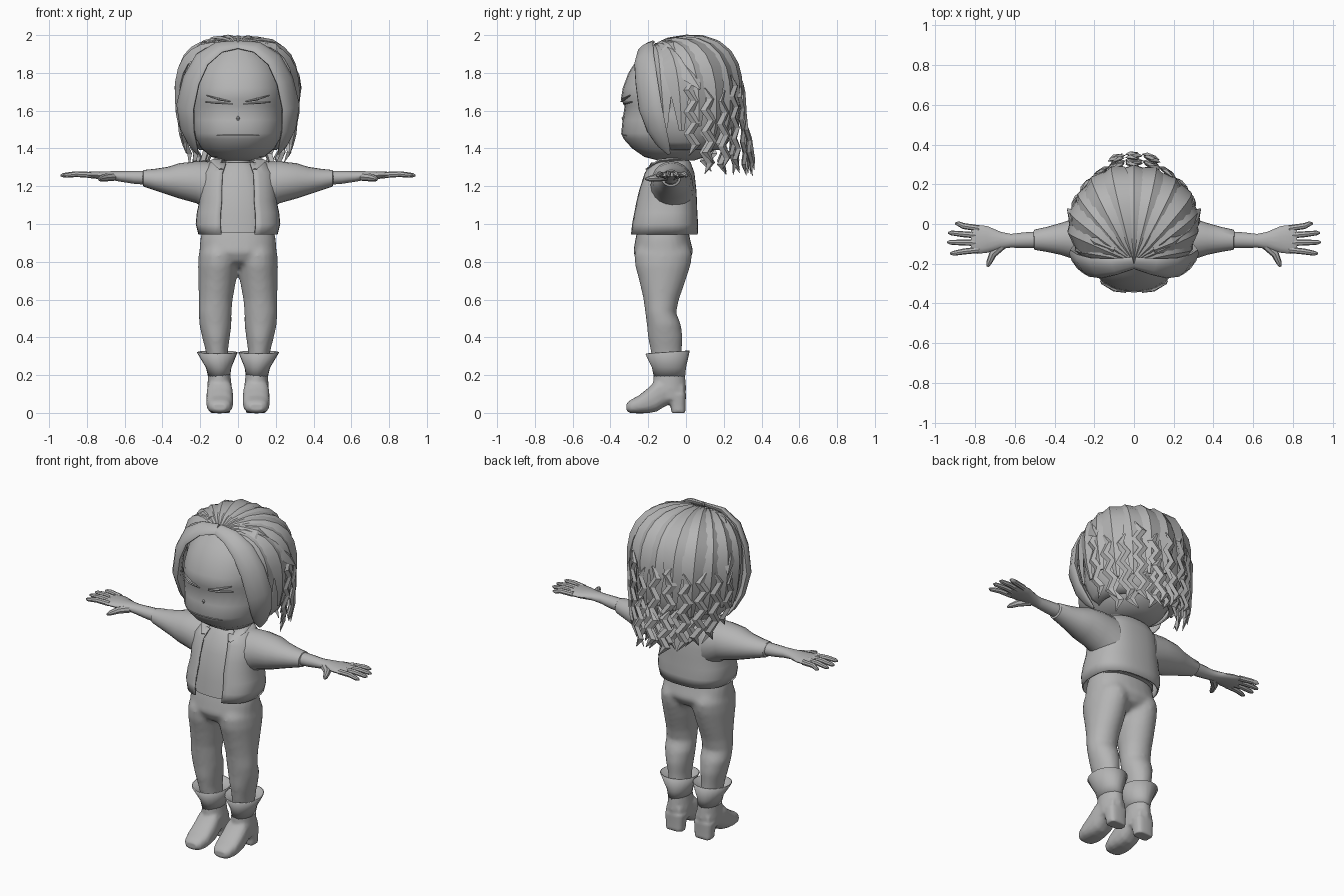
import bpy, bmesh, math, random
from mathutils import Vector

if "Cube" in bpy.data.objects:
    bpy.data.objects.remove(bpy.data.objects["Cube"])

random.seed(4)
grey = bpy.data.materials.new("plain grey")
grey.diffuse_color = (0.46, 0.46, 0.46, 1)
grey.use_nodes = True
grey.node_tree.nodes["Principled BSDF"].inputs["Base Color"].default_value = grey.diffuse_color


def finish(bm, name, mirror=False, angle=40, thick=0):
    bmesh.ops.recalc_face_normals(bm, faces=bm.faces)
    me = bpy.data.meshes.new(name)
    bm.to_mesh(me)
    bm.free()
    me.materials.append(grey)
    ob = bpy.data.objects.new(name, me)
    bpy.context.collection.objects.link(ob)
    if thick:
        mod = ob.modifiers.new("thickness", 'SOLIDIFY')
        mod.thickness = thick
    if mirror:
        mod = ob.modifiers.new("mirror", 'MIRROR')
        mod.use_mirror_merge = False
    if angle:
        bpy.ops.object.select_all(action='DESELECT')
        ob.select_set(True)
        bpy.context.view_layer.objects.active = ob
        bpy.ops.object.shade_smooth_by_angle(angle=math.radians(angle))
    return ob


def bridge(bm, rings, caps=True):
    n = len(rings[0])
    for r, s in zip(rings, rings[1:]):
        for i in range(n):
            bm.faces.new((r[i], r[(i + 1) % n], s[(i + 1) % n], s[i]))
    if caps:
        bm.faces.new(rings[0][::-1])
        bm.faces.new(rings[-1])


def loft(name, axis, rows, n=20, e=2.0, caps=True, cut=None, **kw):
    """Rounded sections along an axis; row = position, then the two cross ranges."""
    bm = bmesh.new()
    rings = []
    for t, a0, a1, b0, b1 in rows:
        ring = []
        for i in range(n):
            c, s = math.cos(math.tau * i / n), math.sin(math.tau * i / n)
            a = (a0 + a1) / 2 + (a1 - a0) / 2 * math.copysign(abs(c) ** (2 / e), c)
            b = (b0 + b1) / 2 + (b1 - b0) / 2 * math.copysign(abs(s) ** (2 / e), s)
            ring.append(bm.verts.new({'z': (a, b, t), 'x': (t, a, b), 'y': (b, t, a)}[axis]))
        rings.append(ring)
    bridge(bm, rings, caps)
    if cut:
        bmesh.ops.delete(bm, geom=[f for f in bm.faces if cut(f.calc_center_median())], context='FACES')
    return finish(bm, name, **kw)


def tubes(name, paths, n=6, flat=1.0, centre=None, **kw):
    """Tapered strands; each path is a list of (point, half width)."""
    bm = bmesh.new()
    for path in paths:
        pts = [Vector(p) for p, _ in path]
        rings = []
        for i, p in enumerate(pts):
            tan = (pts[min(i + 1, len(pts) - 1)] - pts[max(i - 1, 0)]).normalized()
            ref = (p - centre) if centre else Vector((0, 0, 1))
            side = tan.cross(ref).normalized()
            out = side.cross(tan).normalized()
            w = path[i][1]
            rings.append([bm.verts.new(p + side * w * math.cos(math.tau * k / n)
                                       + out * w * flat * math.sin(math.tau * k / n)) for k in range(n)])
        bridge(bm, rings)
    return finish(bm, name, **kw)


def fuse(name, parts, voxel, smooth, mirror=False):
    """Melts overlapping closed parts into one smooth skin."""
    bpy.ops.object.select_all(action='DESELECT')
    for p in parts:
        p.select_set(True)
    ob = bpy.context.view_layer.objects.active = parts[0]
    bpy.ops.object.join()
    ob.name = name
    mod = ob.modifiers.new("skin", 'REMESH')
    mod.mode, mod.voxel_size, mod.use_smooth_shade = 'VOXEL', voxel, True
    mod = ob.modifiers.new("soften", 'SMOOTH')
    mod.iterations = smooth
    if mirror:
        ob.modifiers.new("mirror", 'MIRROR').use_mirror_merge = False


# Head and neck
loft("head", 'z', [
    (1.335, -.07, .07, -.14, .04), (1.355, -.14, .14, -.22, .10), (1.40, -.195, .195, -.285, .16),
    (1.45, -.225, .225, -.33, .19), (1.48, -.238, .238, -.343, .20), (1.55, -.245, .245, -.336, .21),
    (1.625, -.245, .245, -.325, .22), (1.66, -.245, .245, -.345, .22), (1.72, -.243, .243, -.335, .22),
    (1.80, -.23, .23, -.305, .21), (1.87, -.19, .19, -.26, .18), (1.93, -.12, .12, -.2, .12)],
    n=28, e=2.25)
loft("neck", 'z', [(1.25, -.09, .09, -.17, .01), (1.33, -.065, .065, -.15, -.01),
                   (1.40, -.065, .065, -.15, -.01)], n=16)

# Face details
tubes("eyebrows", [[((.04, -.342, 1.648), .005), ((.10, -.33, 1.66), .01), ((.165, -.297, 1.68), .004)]],
      flat=.7, mirror=True)
tubes("eyelids", [[((.03, -.330, 1.635), .005), ((.10, -.319, 1.64), .009), ((.17, -.287, 1.645), .005)]],
      flat=.7, mirror=True)
tubes("mouth", [[((-.115, -.315, 1.468), .003), ((-.05, -.335, 1.472), .006),
                 ((.05, -.335, 1.472), .006), ((.115, -.315, 1.468), .003)]], flat=.6)
tubes("nose", [[((0, -.325, 1.575), .004), ((0, -.333, 1.56), .01), ((0, -.33, 1.545), .006)]],
      centre=Vector((0, 0, 1.56)))
tubes("ears", [[((.235, -.12, 1.62), .02), ((.256, -.11, 1.57), .035), ((.235, -.11, 1.50), .015)]],
      flat=.5, centre=Vector((0, -.1, 1.57)), mirror=True)

# Hair dome: round from above, boxy from the side
HC = Vector((0, 0, 1.65))


def dome(u, scale=1.0):
    k = (math.hypot(u[0], u[1]) ** 2.6 + abs(u[2]) ** 2.6) ** (1 / 2.6)
    return HC + Vector((u[0] * .312, u[1] * .285, u[2] * .328)) * (scale / k)


bm = bmesh.new()
bmesh.ops.create_uvsphere(bm, u_segments=32, v_segments=18, radius=1)
for v in bm.verts:
    v.co = dome(v.co, .95)
bmesh.ops.delete(bm, geom=[v for v in bm.verts if v.co.z < 1.38 or (v.co.y < -.15 and v.co.z < 1.84)],
                 context='VERTS')
finish(bm, "hair_cap", thick=.01)

# Ridged locks fanning back from the crown
locks = []
for k in range(13):
    a = math.radians(-24 + 228 * k / 12)
    c, s = math.cos(a), math.sin(a)
    d0, m = Vector((0, -.62, .8)), Vector((c, s, 1)) * 1.2
    d1 = Vector((c, s, -.4 - .25 * random.random()))
    lift = random.uniform(.99, 1.03)
    path = []
    for j in range(11):
        t = j / 10
        p = dome(d0 * (1 - t) ** 2 + m * 2 * t * (1 - t) + d1 * t * t, 1 + (lift - 1) * min(1, 2 * t))
        path.append((p, .014 + .066 * math.sin(math.pi * t ** .85)))
    locks.append(path)
tubes("hair_locks", locks, n=4, flat=.36, centre=HC, angle=25)

# Pointed tufts standing off the upper sides
tubes("side_tufts", [[((.10, -.13, 1.965), .02), ((.19, -.09, 1.945), .045), ((.265, -.03, 1.87), .055),
                      ((.312, .03, 1.78), .045), ((.335, .075, 1.715), .006)]],
      n=4, flat=.35, centre=HC, angle=25, mirror=True)

# Wide smooth locks framing the face
tubes("front_locks", [[((.0, -.195, 1.95), .035), ((.10, -.215, 1.935), .05), ((.19, -.222, 1.87), .065),
                       ((.247, -.21, 1.76), .072), ((.279, -.19, 1.62), .075), ((.268, -.155, 1.50), .062),
                       ((.24, -.12, 1.42), .04), ((.215, -.09, 1.37), .01)]],
      n=10, flat=.36, centre=HC, mirror=True)

# Crimped strands: sides, back and an inner bunch (count, angles, radius scale, top, tip at side/back)
curls = []
for count, lo, hi, scale, top, side_tip, back_tip in [
        (11, 6, 174, 1.0, 1.76, 1.36, 1.24), (7, 25, 155, .84, 1.55, 1.29, 1.25), (3, 75, 105, 1.1, 1.56, 1.3, 1.26)]:
    for k in range(count):
        a = math.radians(lo + (hi - lo) * k / (count - 1))
        c, s = math.cos(a), math.sin(a)
        low = side_tip + (back_tip - side_tip) * s + random.uniform(-.01, .03)
        begin = top + random.uniform(-.06, .04)
        steps = round((begin - low) / .058)
        path = []
        for j in range(steps + 1):
            t = j / steps
            zig = (.019 if j % 2 else -.019) * (1 if k % 2 else -1)
            rx, ry = scale * (.322 - .05 * t * t), scale * (.298 + .03 * t)
            w = .006 if j == 0 else .002 if j == steps else .026
            path.append(((rx * c - s * zig, ry * s + c * zig, begin + (low - begin) * t), w))
        curls.append(path)
tubes("crimped_hair", curls, n=4, flat=.5, centre=HC - Vector((0, 0, .2)), angle=0)

# Shirt, open jacket and collar
loft("shirt", 'z', [(.955, -.185, .185, -.275, .04), (1.05, -.18, .18, -.264, .03),
                    (1.2, -.16, .16, -.236, .03), (1.30, -.11, .11, -.19, .02),
                    (1.325, -.08, .08, -.165, .0)], n=24, e=2.4)
loft("jacket", 'z', [(.945, -.21, .21, -.30, .062), (1.0, -.224, .224, -.294, .064),
                     (1.06, -.218, .218, -.282, .06), (1.12, -.205, .205, -.27, .058),
                     (1.18, -.205, .205, -.255, .055),
                     (1.27, -.195, .195, -.225, .045), (1.325, -.15, .15, -.19, .025),
                     (1.34, -.10, .10, -.165, .01)],
     n=36, e=2.5, caps=False, cut=lambda p: p.y < -.1 and abs(p.x) < .085, thick=.008)
tubes("collar", [[((.05, 0, 1.345), .02), ((.10, -.06, 1.345), .03), ((.115, -.14, 1.335), .035),
                  ((.09, -.21, 1.29), .012)]], n=6, flat=.3, mirror=True)
loft("sleeves", 'x', [(.13, -.19, .04, 1.05, 1.33), (.22, -.185, .035, 1.11, 1.332),
                      (.31, -.175, .025, 1.135, 1.322), (.37, -.155, .005, 1.155, 1.303),
                      (.44, -.14, -.015, 1.178, 1.292), (.50, -.13, -.028, 1.198, 1.286),
                      (.505, -.12, -.035, 1.21, 1.28)], mirror=True)

# Arms, hands and fingers
loft("forearms", 'x', [(.46, -.122, -.036, 1.205, 1.283), (.55, -.121, -.042, 1.212, 1.282),
                       (.62, -.119, -.05, 1.223, 1.28),
                       (.67, -.125, -.04, 1.232, 1.28), (.74, -.145, -.01, 1.238, 1.278),
                       (.79, -.15, -.005, 1.243, 1.277), (.82, -.145, -.01, 1.25, 1.272)],
     n=14, mirror=True)
fingers = [[((.78, y0, 1.26), .016), ((.86, (y0 + y1) / 2, 1.264), .015),
            ((length - .015, y1, 1.258), .012), ((length, y1, 1.257), .005)]
           for y0, y1, length in [(-.022, .002, .90), (-.058, -.045, .935), (-.095, -.092, .94), (-.13, -.148, .925)]]
fingers.append([((.66, -.105, 1.25), .022), ((.71, -.15, 1.245), .02),
                ((.73, -.195, 1.24), .014), ((.737, -.215, 1.238), .006)])
tubes("fingers", fingers, n=8, mirror=True)

# Trousers
leg = [(.18, .05, .15, -.16, -.02), (.33, .053, .172, -.188, -.022), (.40, .043, .19, -.202, -.017),
       (.47, .034, .206, -.208, -.027), (.53, .034, .208, -.216, -.052), (.60, .028, .207, -.225, -.037),
       (.70, .01, .21, -.248, -.002), (.78, -.002, .212, -.27, .024), (.84, -.004, .208, -.274, .034),
       (.90, .0, .19, -.25, .01)]
hips = loft("hips", 'z', [(.77, -.06, .06, -.20, -.06), (.80, -.15, .15, -.255, .01),
                          (.85, -.205, .205, -.28, .04), (.92, -.2, .2, -.268, .022),
                          (.98, -.187, .187, -.255, .01)], n=28, e=2.3)
fuse("trousers", [hips] + [loft("leg", 'z', [(z, s * a, s * b, c, d) for z, a, b, c, d in leg])
                           for s in (1, -1)], .013, 5)

# Boots: flared cuff, then ankle, foot and heel in one skin
cuff = loft("boot_cuffs", 'z', [(.19, .042, .158, -.17, -.005), (.24, .035, .17, -.18, .0),
                                (.32, .002, .218, -.215, .02)], caps=False, mirror=True, thick=.006)
for v in cuff.data.vertices:
    if v.co.z > .3:
        v.co.z += .07 * (v.co.y + .10)
ankle = loft("ankle", 'z', [(.07, .035, .16, -.15, -.005), (.13, .032, .163, -.177, .001),
                            (.22, .042, .158, -.17, -.006)])
foot = loft("foot", 'y', [(-.315, .01, .05, .06, .135), (-.295, -.001, .068, .04, .154),
                          (-.25, -.003, .092, .026, .167), (-.20, -.002, .132, .025, .168),
                          (-.155, .007, .177, .026, .167), (-.11, .035, .19, .032, .162),
                          (-.06, .055, .19, .035, .16), (-.01, .06, .16, .05, .145)], n=16, e=2.6)
heel = loft("heel", 'z', [(0, .042, .153, -.078, -.002), (.04, .040, .155, -.083, -.002),
                          (.10, .034, .161, -.10, .0)], n=16, e=3)
fuse("boots", [ankle, foot, heel], .009, 2, mirror=True)
